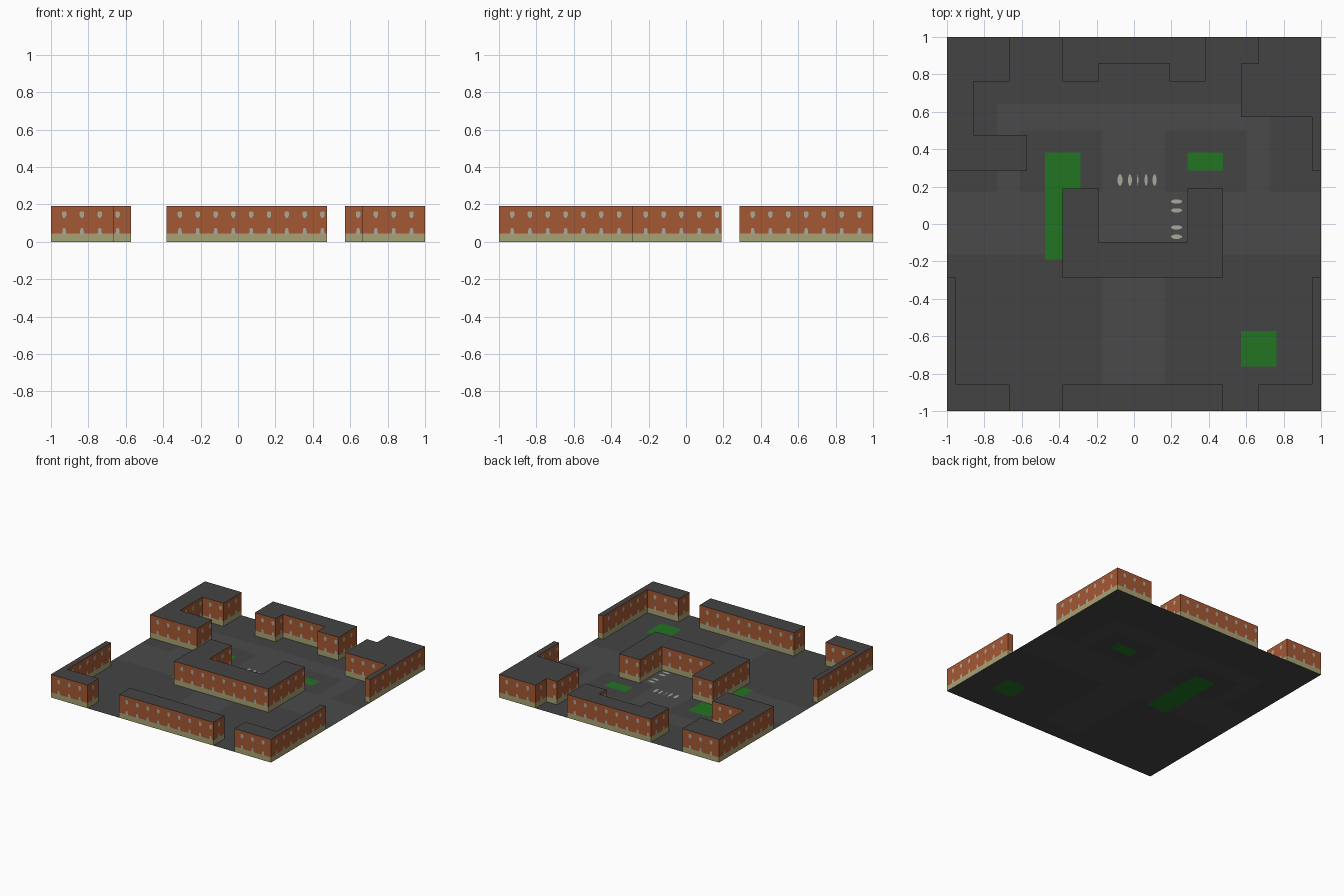
import bpy, bmesh
from mathutils import Vector

if "Cube" in bpy.data.objects:
    bpy.data.objects.remove(bpy.data.objects["Cube"])

U = 2 / 21            # layout module: the plot is 21 modules wide
H = 2 * U             # building height
BASE = 0.043          # height of the stone plinth


def material(name, rgb):
    m = bpy.data.materials.new(name)
    lin = [(c / 255 / 12.92) if c <= 10 else ((c / 255 + 0.055) / 1.055) ** 2.4 for c in rgb]
    m.diffuse_color = (*lin, 1)
    m.use_nodes = True
    m.node_tree.nodes["Principled BSDF"].inputs["Base Color"].default_value = m.diffuse_color
    return m


BRICK = material("brick", (164, 88, 51))
STONE = material("plinth_stone", (168, 162, 115))
ROOF = material("dark_grey", (68, 68, 68))
PATH = material("path_grey", (74, 74, 74))
GRASS = material("grass_green", (34, 116, 34))
GLASS = material("window_grey", (170, 168, 158))


def finish(name, bm, mats):
    me = bpy.data.meshes.new(name)
    bm.to_mesh(me)
    bm.free()
    for m in mats:
        me.materials.append(m)
    ob = bpy.data.objects.new(name, me)
    bpy.context.collection.objects.link(ob)


# Ground: one sheet cut along the edges of lawns and paths
LAWNS = [(-5, -2, -3, 4), (3, 3, 5, 4), (6, -8, 8, -6)]
PATHS = [(-10.5, -1.7, 10.5, 1.8), (-1.8, -9, 1.75, 6.75), (-7.7, 5.25, 7.6, 6.75),
         (-7.7, -1.7, -6.4, 6.75), (6.3, -1.7, 7.6, 6.75)]
rects = LAWNS + PATHS
xs = sorted({-10.5, 10.5} | {r[i] for r in rects for i in (0, 2)})
ys = sorted({-10.5, 10.5} | {r[i] for r in rects for i in (1, 3)})


def inside(x, y, areas):
    return any(a < x < c and b < y < d for a, b, c, d in areas)


bm = bmesh.new()
grid = [[bm.verts.new((x * U, y * U, 0)) for x in xs] for y in ys]
for j in range(len(ys) - 1):
    for i in range(len(xs) - 1):
        f = bm.faces.new((grid[j][i], grid[j][i + 1], grid[j + 1][i + 1], grid[j + 1][i]))
        cx, cy = (xs[i] + xs[i + 1]) / 2, (ys[j] + ys[j + 1]) / 2
        f.material_index = 2 if inside(cx, cy, LAWNS) else 1 if inside(cx, cy, PATHS) else 0
finish("ground", bm, [ROOF, PATH, GRASS])

# Building footprints in modules
FOOTPRINTS = {
    "back_left_block": [(-10.5, 10.5), (-7, 10.5), (-7, 8), (-9, 8), (-9, 5), (-6, 5), (-6, 3), (-10.5, 3)],
    "back_block": [(-4, 10.5), (-4, 8), (-2, 8), (-2, 9), (2, 9), (2, 8), (4, 8), (4, 10.5)],
    "back_right_block": [(7, 10.5), (7, 9), (6, 9), (6, 6), (10, 6), (10, 3), (10.5, 3), (10.5, 10.5)],
    "courtyard_block": [(-4, 2), (-4, -3), (5, -3), (5, 2), (3, 2), (3, -1), (-2, -1), (-2, 2)],
    "front_left_block": [(-10.5, -10.5), (-7, -10.5), (-7, -9), (-10, -9), (-10, -3), (-10.5, -3)],
    "front_block": [(-4, -10.5), (5, -10.5), (5, -9), (-4, -9)],
    "front_right_block": [(7, -10.5), (10.5, -10.5), (10.5, -3), (10, -3), (10, -9), (7, -9)],
}

# Half outlines (half width, height) of the windows, bottom to top
UPPER = [(0.005, 0.128), (0.012, 0.140), (0.012, 0.156), (0.007, 0.163)]
LOWER = [(0.014, 0.038), (0.010, 0.050), (0.009, 0.066), (0.005, 0.073)]


def building(name, pts):
    area = sum(a[0] * b[1] - b[0] * a[1] for a, b in zip(pts, pts[1:] + pts[:1]))
    if area < 0:
        pts = pts[::-1]
    n = len(pts)
    bm = bmesh.new()
    rings = [[bm.verts.new((x * U, y * U, z)) for x, y in pts] for z in (0, BASE, H)]
    for k in range(2):                      # plinth, then brick wall
        for i in range(n):
            j = (i + 1) % n
            f = bm.faces.new((rings[k][i], rings[k][j], rings[k + 1][j], rings[k + 1][i]))
            f.material_index = 1 - k
    bm.faces.new(rings[2]).material_index = 2
    # window plates, one column per module along every wall
    for i in range(n):
        p, q = Vector((*pts[i], 0)) * U, Vector((*pts[(i + 1) % n], 0)) * U
        d = (q - p).normalized()
        out = Vector((d.y, -d.x, 0)) * 0.0008
        s = 0.74 * U
        while s < (q - p).length - 0.01:
            c = p + d * s + out
            for half in (UPPER, LOWER):
                outline = [(w, z) for w, z in half] + [(-w, z) for w, z in reversed(half)]
                f = bm.faces.new([bm.verts.new(c + d * w + Vector((0, 0, z))) for w, z in outline])
                f.material_index = 3
            s += U
    finish(name, bm, [BRICK, STONE, ROOF, GLASS])


for name, pts in FOOTPRINTS.items():
    building(name, pts)

# Flat pale slabs in and beside the courtyard: (x, y, half width, half depth)
SLABS = [(x, 0.235, w, 0.03) for x, w in
         ((-0.075, 0.013), (-0.022, 0.010), (0.02, 0.003), (0.065, 0.008), (0.11, 0.011))]
SLABS += [(0.227, y, 0.03, 0.011) for y in (0.12, 0.073, -0.018, -0.068)]
bm = bmesh.new()
for x, y, w, d in SLABS:
    corner = [(1, -.35), (1, .35), (.4, 1), (-.4, 1), (-1, .35), (-1, -.35), (-.4, -1), (.4, -1)]
    bm.faces.new([bm.verts.new((x + a * w, y + b * d, 0.002)) for a, b in corner])
finish("courtyard_slabs", bm, [GLASS])
